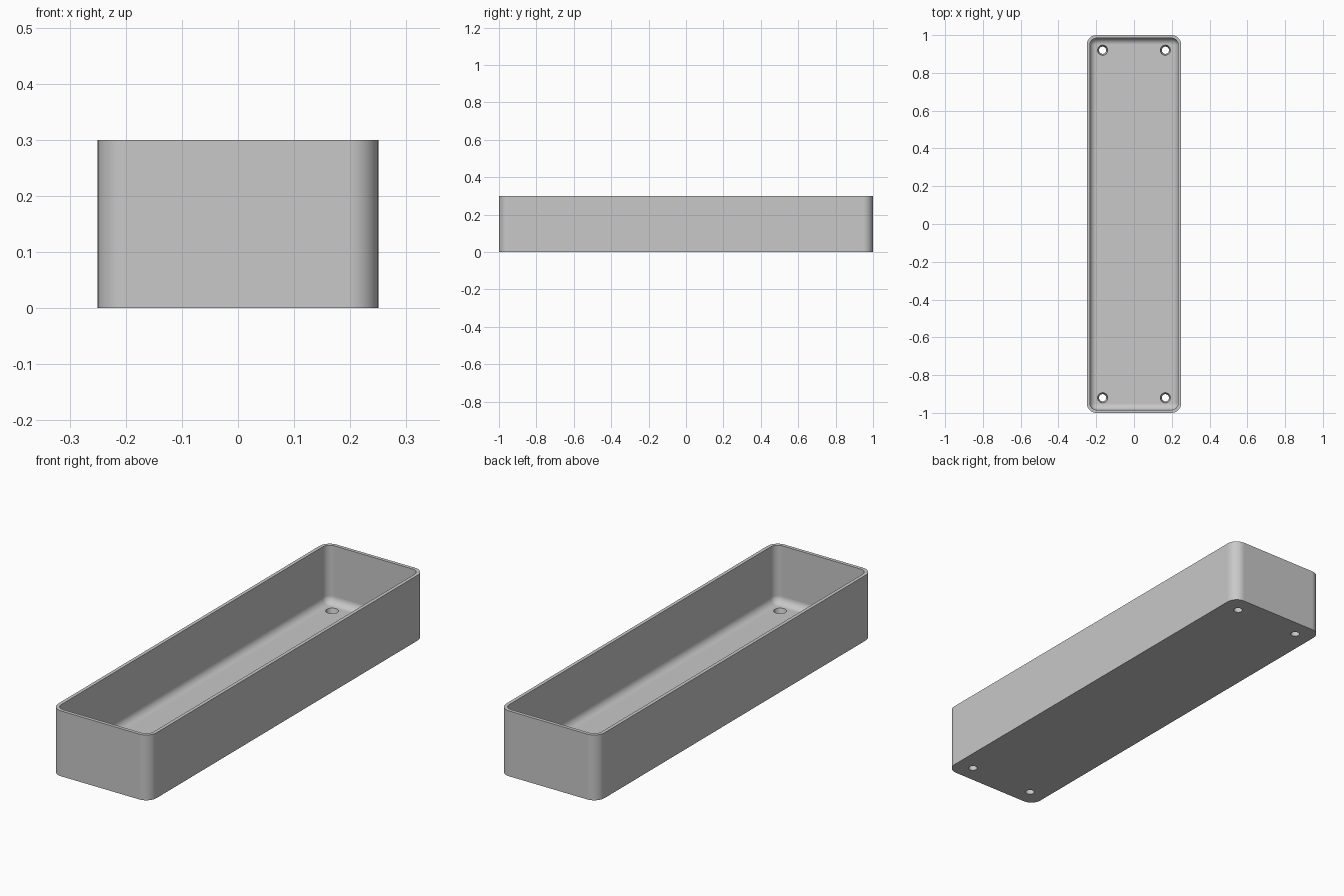
import bpy
import bmesh
from math import cos, sin, pi

HALF_X, HALF_Y, HEIGHT = 0.25, 1.0, 0.3
WALL, FLOOR = 0.016, 0.035
CORNER, FILLET = 0.052, 0.034
SEGS = 10

if "Cube" in bpy.data.objects:
    bpy.data.objects.remove(bpy.data.objects["Cube"])

grey = bpy.data.materials.new("plain grey")
grey.use_nodes = True
grey.diffuse_color = (0.58, 0.58, 0.58, 1)
grey.node_tree.nodes["Principled BSDF"].inputs["Base Color"].default_value = grey.diffuse_color


def ring(bm, inset, z):
    """Rounded rectangle of vertices, inset from the outer outline."""
    r = CORNER - inset
    verts = []
    for quarter, (sx, sy) in enumerate(((1, 1), (-1, 1), (-1, -1), (1, -1))):
        for i in range(SEGS + 1):
            a = (quarter + i / SEGS) * pi / 2
            verts.append(bm.verts.new((sx * (HALF_X - CORNER) + r * cos(a),
                                       sy * (HALF_Y - CORNER) + r * sin(a), z)))
    return verts


# Tray shell: outer wall, rim, inner wall, and floor fillet
profile = [(0, 0), (0, HEIGHT), (WALL, HEIGHT)]
for i in range(SEGS + 1):
    a = i / SEGS * pi / 2
    profile.append((WALL + FILLET * (1 - cos(a)), FLOOR + FILLET * (1 - sin(a))))

bm = bmesh.new()
rings = [ring(bm, inset, z) for inset, z in profile]
for low, high in zip(rings, rings[1:]):
    for i in range(len(low)):
        j = (i + 1) % len(low)
        bm.faces.new((low[i], low[j], high[j], high[i]))
bm.faces.new(rings[0][::-1])
bm.faces.new(rings[-1])
bmesh.ops.recalc_face_normals(bm, faces=bm.faces)
mesh = bpy.data.meshes.new("tray")
bm.to_mesh(mesh)
bm.free()
tray = bpy.data.objects.new("tray", mesh)
bpy.context.collection.objects.link(tray)
mesh.materials.append(grey)

# Tapered screw holes through the floor, one near each corner
bm = bmesh.new()
for sx in (-1, 1):
    for sy in (-1, 1):
        cone = bmesh.ops.create_cone(bm, cap_ends=True, segments=32, radius1=0.017,
                                     radius2=0.029, depth=FLOOR * 1.5)
        bmesh.ops.translate(bm, verts=cone["verts"],
                            vec=(sx * 0.166, sy * 0.92, FLOOR / 2))
cutter_mesh = bpy.data.meshes.new("hole_cutter")
bm.to_mesh(cutter_mesh)
bm.free()
cutter_mesh.materials.append(grey)
cutter = bpy.data.objects.new("hole_cutter", cutter_mesh)
cutter.hide_render = True
bpy.context.collection.objects.link(cutter)

bpy.ops.object.select_all(action='DESELECT')
tray.select_set(True)
bpy.context.view_layer.objects.active = tray
cut = tray.modifiers.new("holes", 'BOOLEAN')
cut.operation = 'DIFFERENCE'
cut.solver = 'EXACT'
cut.object = cutter
bpy.ops.object.modifier_apply(modifier=cut.name)
bpy.data.objects.remove(cutter)

# Smooth fillets with crisp rim, base and hole edges
bpy.ops.object.shade_smooth_by_angle(angle=pi / 6)
weighted = tray.modifiers.new("flat_panels", 'WEIGHTED_NORMAL')
weighted.keep_sharp = True
